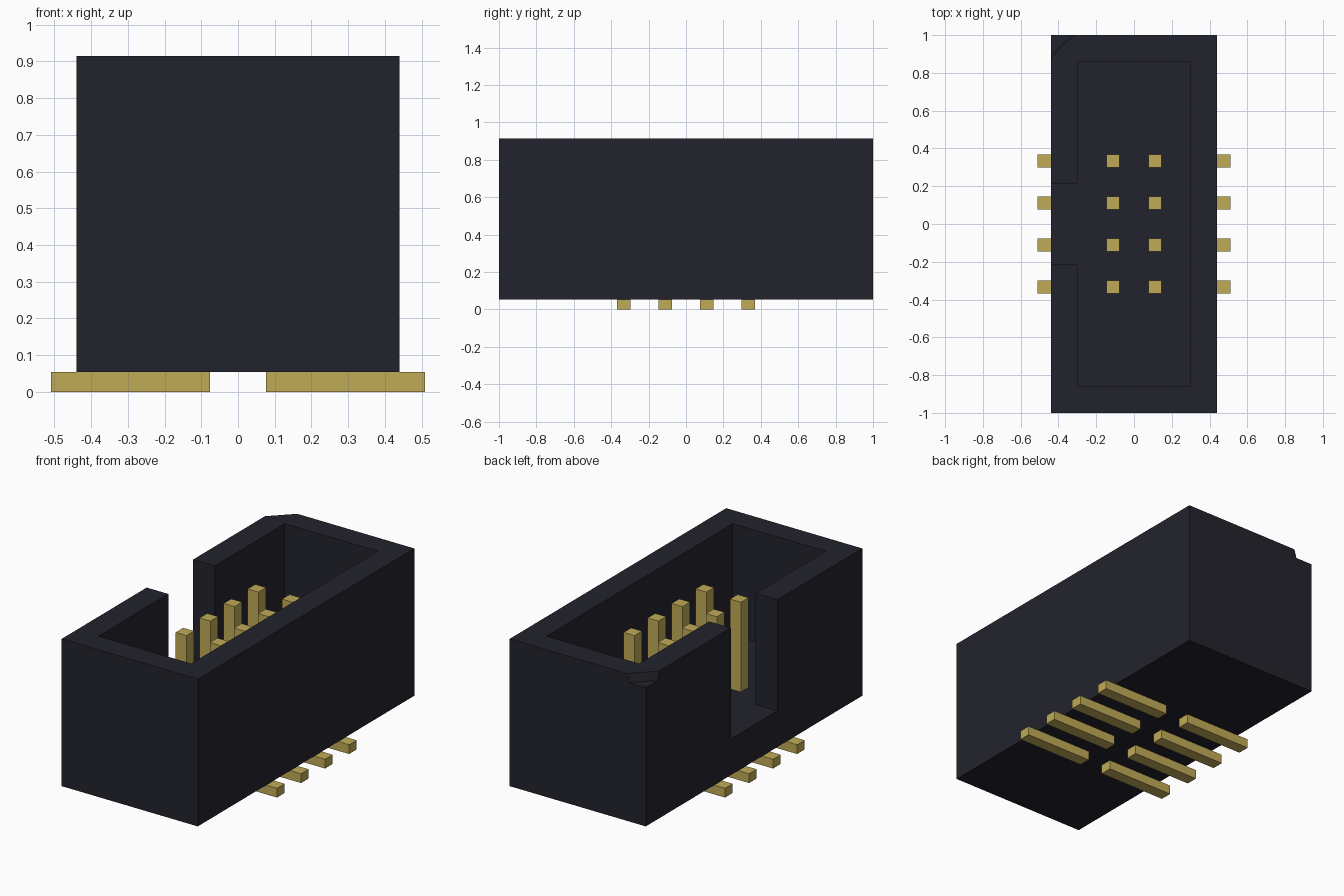
import bpy
import bmesh

cube = bpy.data.objects.get("Cube")
if cube:
    bpy.data.objects.remove(cube, do_unlink=True)

# Main dimensions
HALF_W, HALF_L = 0.44, 1.0
BASE, FLOOR, TOP = 0.054, 0.265, 0.915
CAVITY_W, CAVITY_L, SLOT = 0.30, 0.86, 0.215
PITCH, PIN, PIN_TOP, LEAD_END = 0.222, 0.07, 0.79, 0.51


def material(name, color):
    mat = bpy.data.materials.new(name)
    mat.use_nodes = True
    mat.diffuse_color = color
    mat.node_tree.nodes["Principled BSDF"].inputs["Base Color"].default_value = color
    return mat


black = material("black plastic", (0.0165, 0.0165, 0.026, 1))
gold = material("gold metal", (0.53, 0.41, 0.095, 1))


def loft(name, lower, upper, mat):
    """Closed solid between two matching rings of points."""
    bm = bmesh.new()
    a = [bm.verts.new(p) for p in lower]
    b = [bm.verts.new(p) for p in upper]
    n = len(a)
    bm.faces.new(a[::-1])
    bm.faces.new(b)
    for i in range(n):
        j = (i + 1) % n
        bm.faces.new((a[i], a[j], b[j], b[i]))
    bmesh.ops.recalc_face_normals(bm, faces=bm.faces)
    mesh = bpy.data.meshes.new(name)
    bm.to_mesh(mesh)
    bm.free()
    mesh.materials.append(mat)
    obj = bpy.data.objects.new(name, mesh)
    bpy.context.collection.objects.link(obj)
    return obj


def box(name, x0, x1, y0, y1, z0, z1, mat):
    ring = [(x0, y0), (x1, y0), (x1, y1), (x0, y1)]
    return loft(name, [(x, y, z0) for x, y in ring], [(x, y, z1) for x, y in ring], mat)


def cut(target, cutter):
    cutter.hide_render = True
    mod = target.modifiers.new("cut", "BOOLEAN")
    mod.operation = "DIFFERENCE"
    mod.solver = "EXACT"
    mod.object = cutter
    bpy.context.view_layer.objects.active = target
    bpy.ops.object.modifier_apply(modifier=mod.name)
    bpy.data.objects.remove(cutter, do_unlink=True)


# Shrouded housing with one cavity that opens through the side slot
housing = box("housing", -HALF_W, HALF_W, -HALF_L, HALF_L, BASE, TOP, black)
outline = [(-CAVITY_W, -CAVITY_L), (CAVITY_W, -CAVITY_L), (CAVITY_W, CAVITY_L),
           (-CAVITY_W, CAVITY_L), (-CAVITY_W, SLOT), (-HALF_W - 0.1, SLOT),
           (-HALF_W - 0.1, -SLOT), (-CAVITY_W, -SLOT)]
cut(housing, loft("cavity_cutter", [(x, y, FLOOR) for x, y in outline],
                  [(x, y, TOP + 0.1) for x, y in outline], black))


# Tapered corner mark at the first pin
def corner(size, z):
    e = 0.1
    x, y = -HALF_W, HALF_L
    return [(x - e, y - size - e, z), (x + size + e, y + e, z), (x - e, y + e, z)]


cut(housing, loft("corner_cutter", corner(0.108, TOP - 0.05),
                  corner(0.138, TOP + 0.05), black))

# Bent contacts: upright pin and surface lead in one piece
inner = PITCH / 2 - PIN / 2
outer = PITCH / 2 + PIN / 2
profile = [(inner, 0), (LEAD_END, 0), (LEAD_END, BASE), (outer, BASE),
           (outer, PIN_TOP), (inner, PIN_TOP)]
for side, label in ((1, "left"), (-1, "right")):
    for row in range(4):
        y = (row - 1.5) * PITCH
        loft(f"{label}_contact_{row + 1}",
             [(side * x, y - PIN / 2, z) for x, z in profile],
             [(side * x, y + PIN / 2, z) for x, z in profile], gold)
